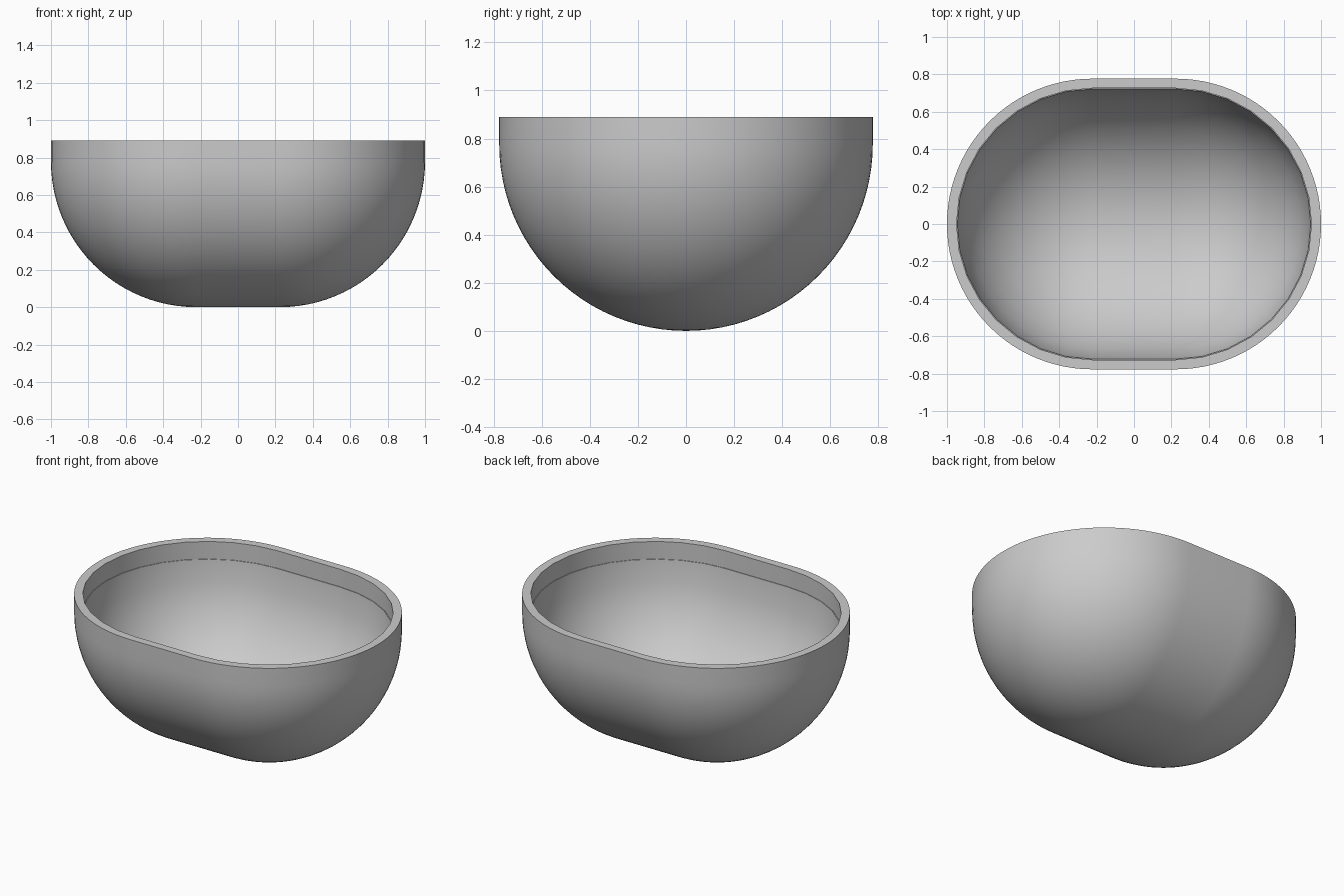
import bpy
import bmesh
from math import sin, cos, pi, radians

cube = bpy.data.objects.get("Cube")
if cube:
    bpy.data.objects.remove(cube, do_unlink=True)

OUTER = 0.777                  # outside radius, also the equator height
WALL_INNER = 0.726             # radius inside the upright wall
BOWL_INNER = 0.722             # radius of the hollow below the wall
HALF_LENGTH = 1.0 - OUTER      # half of the straight middle section
RIM_Z = 0.89

grey = bpy.data.materials.new("plain grey")
grey.use_nodes = True
grey.diffuse_color = (0.6, 0.6, 0.6, 1)
grey.node_tree.nodes["Principled BSDF"].inputs["Base Color"].default_value = (0.6, 0.6, 0.6, 1)


def quarter_profile(radius, steps):
    """Quarter circle from the bottom to the equator, as (r, z)."""
    angles = (i * pi / 2 / steps for i in range(steps + 1))
    return [(radius * sin(a), OUTER - radius * cos(a)) for a in angles]


def stadium_ring(bm, radius, z, segments):
    """Two half circles pulled apart along x."""
    ring = []
    half = segments // 2
    for side, start in ((1, -pi / 2), (-1, pi / 2)):
        for i in range(half + 1):
            a = start + pi * i / half
            ring.append(bm.verts.new((side * HALF_LENGTH + radius * cos(a), radius * sin(a), z)))
    return ring


def skin(bm, profile, segments):
    """Join stadium rings into a surface."""
    rings = [stadium_ring(bm, r, z, segments) for r, z in profile]
    for low, high in zip(rings, rings[1:]):
        for i in range(len(low)):
            j = (i + 1) % len(low)
            bm.faces.new((low[i], low[j], high[j], high[i]))


bm = bmesh.new()
# Outside: fine round shell
skin(bm, quarter_profile(OUTER, 24) + [(OUTER, RIM_Z)], 96)
# Inside: coarser hollow with a slight shoulder under the upright wall
skin(bm, quarter_profile(BOWL_INNER, 8) + [(WALL_INNER, OUTER), (WALL_INNER, RIM_Z)], 32)

# Collapse the lowest rings to ridge lines, then close the flat rim
bmesh.ops.remove_doubles(bm, verts=bm.verts, dist=0.0005)
rim_edges = [e for e in bm.edges
             if e.is_boundary and all(v.co.z > RIM_Z - 0.001 for v in e.verts)]
bmesh.ops.triangle_fill(bm, edges=rim_edges, use_beauty=True, normal=(0, 0, 1))
bmesh.ops.recalc_face_normals(bm, faces=bm.faces)

mesh = bpy.data.meshes.new("bowl")
bm.to_mesh(mesh)
bm.free()
mesh.materials.append(grey)
bowl = bpy.data.objects.new("bowl", mesh)
bpy.context.collection.objects.link(bowl)

bpy.ops.object.select_all(action="DESELECT")
bowl.select_set(True)
bpy.context.view_layer.objects.active = bowl
bpy.ops.object.shade_smooth_by_angle(angle=radians(30))
